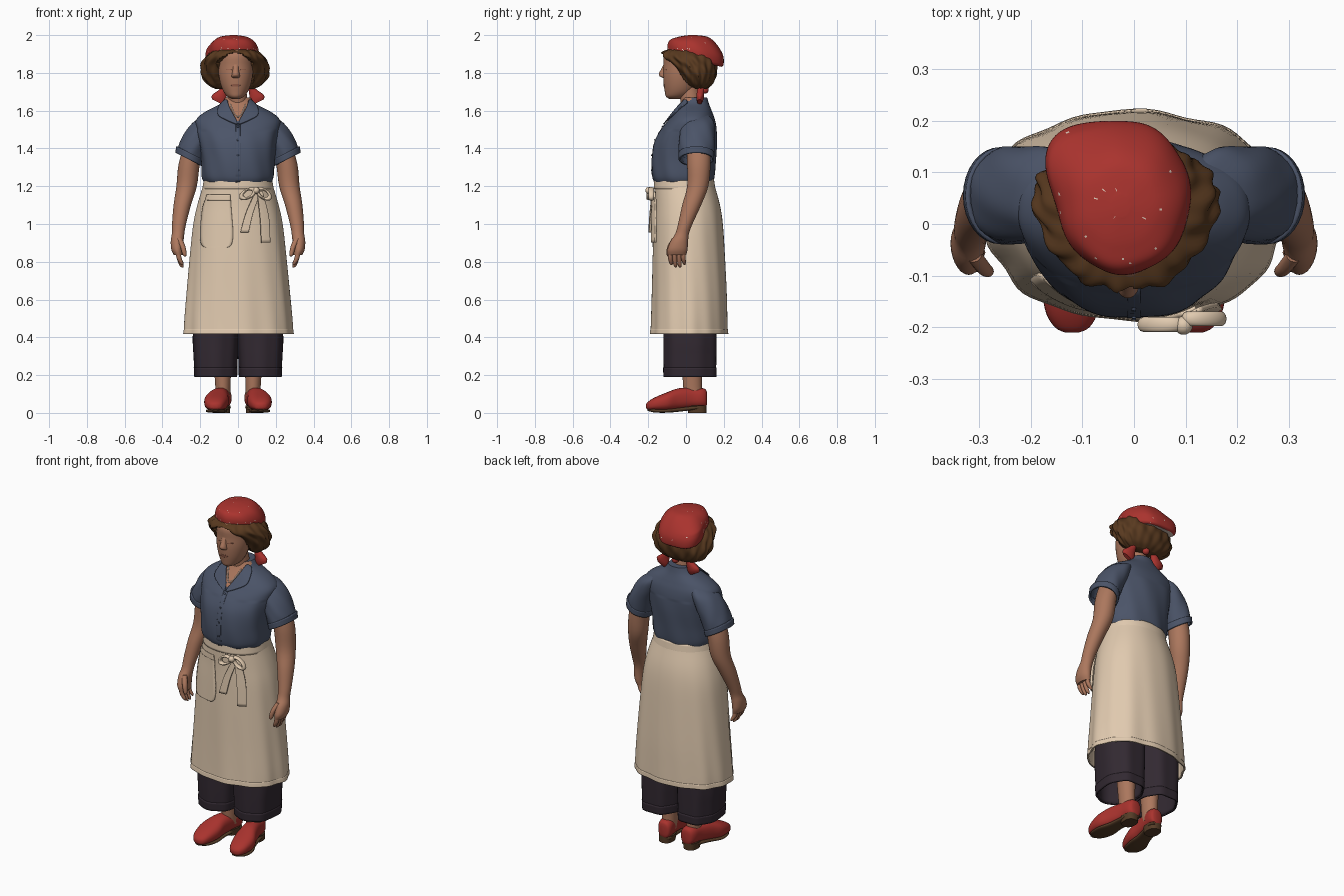
import bpy, bmesh, math, random
from mathutils import Matrix

random.seed(4)
scene = bpy.context.scene
default_cube = bpy.data.objects.get("Cube")
if default_cube:
    bpy.data.objects.remove(default_cube)


def material(name, *rgb):
    mat = bpy.data.materials.new(name)
    mat.use_nodes = True
    mat.diffuse_color = (*rgb, 1)
    shader = mat.node_tree.nodes["Principled BSDF"]
    shader.inputs["Base Color"].default_value = (*rgb, 1)
    shader.inputs["Roughness"].default_value = .8
    return mat


skin = material("warm skin", .41, .185, .11)
lip = material("lip and eyelid", .28, .105, .065)
brown_hair = material("brown hair", .1, .042, .014)
red = material("red cloth", .4, .033, .027)
pale = material("pale dots", .75, .6, .5)
blue = material("blue shirt", .07, .088, .138)
linen = material("linen apron", .75, .59, .43)
plum = material("dark plum trousers", .032, .022, .031)
sole_brown = material("sole leather", .09, .045, .02)


def finish(name, bm, mats, rule=None, thick=0, angle=50):
    """Turn a bmesh into a smooth object, coloured by an optional face rule."""
    mesh = bpy.data.meshes.new(name)
    bmesh.ops.recalc_face_normals(bm, faces=bm.faces)
    for face in bm.faces:
        face.smooth = True
        if rule:
            face.material_index = int(rule(face.calc_center_median()))
    bm.to_mesh(mesh)
    bm.free()
    for mat in mats:
        mesh.materials.append(mat)
    mesh.set_sharp_from_angle(angle=math.radians(angle))
    obj = bpy.data.objects.new(name, mesh)
    scene.collection.objects.link(obj)
    if thick:
        add_thickness(obj, thick)
    return obj


def add_thickness(obj, thick, offset=-1):
    solid = obj.modifiers.new("thickness", "SOLIDIFY")
    solid.thickness = thick
    solid.offset = offset


def spline(rows, steps):
    """Catmull-Rom blend between rows of numbers."""
    last = len(rows) - 1
    for i in range(last):
        before, start, end, after = (rows[max(0, min(last, i + k))] for k in (-1, 0, 1, 2))
        for step in range(steps):
            t = step / steps
            yield [b + t / 2 * (c - a + t * (2*a - 5*b + 4*c - d + t * (3*(b - c) + d - a)))
                   for a, b, c, d in zip(before, start, end, after)]
    yield list(rows[last])


def loft(name, mats, rings, along="z", side=1, sides=32, steps=4, ripple=None,
         power=1, caps=(True, True), **options):
    """Skin rings of (x, y, z, radius, radius, tilt in x, tilt in y)."""
    bm = bmesh.new()
    padded = [tuple(ring) + (0,) * (7 - len(ring)) for ring in rings]
    loops = []
    for x, y, z, ra, rb, tilt_x, tilt_y in spline(padded, steps):
        loop = []
        for i in range(sides):
            angle = math.tau * i / sides
            ca, sa = math.cos(angle), math.sin(angle)
            scale = ripple(angle, z, ra) if ripple else 1
            u = math.copysign(abs(ca) ** power, ca) * ra * scale
            v = math.copysign(abs(sa) ** power, sa) * rb * scale
            if along == "z":
                point = (side * (x + u), y + v, z + tilt_x * u + tilt_y * v)
            else:
                point = (side * (x + u), y, z + v)
            loop.append(bm.verts.new(point))
        loops.append(loop)
    for low, high in zip(loops, loops[1:]):
        for i in range(sides):
            j = (i + 1) % sides
            bm.faces.new((low[i], low[j], high[j], high[i]))
    for wanted, loop in zip(caps, (loops[0], loops[-1])):
        if wanted:
            bm.faces.new(loop)
    return finish(name, bm, mats, **options)


def body_rings(rows, x=0):
    """Rows of (height, half width, front, back) become rings."""
    return [(x, (front + back) / 2, z, half, (back - front) / 2) for z, half, front, back in rows]


def patch(name, mat, rows, target, lift=.002, thick=.006, columns=10, side=1):
    """A thin panel of rows (height, from x, to x), laid on the front of a target."""
    bm = bmesh.new()
    grid = [[bm.verts.new((side * (a + (b - a) * i / columns), -.5, z)) for i in range(columns + 1)]
            for z, a, b in spline(rows, 5)]
    for low, high in zip(grid, grid[1:]):
        for i in range(columns):
            bm.faces.new((low[i], low[i + 1], high[i + 1], high[i]))
    obj = finish(name, bm, [mat])
    wrap = obj.modifiers.new("lay on", "SHRINKWRAP")
    wrap.target = target
    wrap.wrap_method = "PROJECT"
    wrap.use_project_y = True
    wrap.wrap_mode = "ABOVE_SURFACE"
    wrap.offset = lift
    add_thickness(obj, thick, 0)
    return obj


def ball(name, mat, place, radius, squash=(1, 1, 1)):
    bm = bmesh.new()
    matrix = Matrix.Translation(place) @ Matrix.Diagonal((*squash, 1))
    bmesh.ops.create_icosphere(bm, subdivisions=3, radius=radius, matrix=matrix)
    return finish(name, bm, [mat])


# Shirt body, with a bare V at the neck
shirt = loft("shirt_body", [blue, skin], body_rings([
    (1.21, .172, -.16, .14), (1.25, .19, -.178, .15), (1.34, .194, -.182, .157),
    (1.43, .206, -.168, .163), (1.5, .22, -.132, .162), (1.55, .222, -.094, .154),
    (1.59, .18, -.064, .14), (1.635, .096, -.032, .122), (1.67, .066, -.015, .112)]),
    sides=128, steps=8, power=.9,
    ripple=lambda a, z, r: 1 + .012 * math.sin(9 * a + 14 * z) * (z < 1.5),
    rule=lambda c: c.y < .03 and abs(c.x) < (c.z - 1.53) * .6)
patch("shirt_placket", blue, [(1.22, -.014, .014), (1.53, -.012, .012)], shirt, .001, .003)
for number, height in enumerate((1.28, 1.36, 1.44, 1.51)):
    patch(f"shirt_button_{number}", blue,
          [(height, -.004, .004), (height + .008, -.004, .004)], shirt, .004, .004, 2)

# Apron skirt with soft folds, waistband and hem
def folds(angle, z, radius):
    return 1 + (1.2 - z) * (.016 * math.sin(8 * angle + 1) + .014 * math.sin(13 * angle + 3 * z))


apron_rows = [(.42, .287, -.185, .218), (.5, .283, -.182, .217), (.65, .27, -.178, .214),
              (.85, .252, -.174, .205), (1, .236, -.17, .195), (1.1, .215, -.167, .18),
              (1.2, .186, -.168, .153), (1.235, .178, -.166, .145)]
apron = loft("apron_skirt", [linen], body_rings(apron_rows), sides=96, power=.92,
             ripple=folds, caps=(False, True), thick=.008)
for name, low, high, rows in (("apron_hem", .418, .445, apron_rows[:2]),
                              ("apron_waistband", 1.185, 1.238, apron_rows[-2:])):
    band = [(z, row[1] + .003, row[2] - .003, row[3] + .003) for z, row in zip((low, high), rows)]
    loft(name, [linen], body_rings(band), sides=96, power=.92, ripple=folds,
         caps=(False, False), thick=.006)
patch("apron_pocket", linen, [(.875, -.165, -.06), (.89, -.19, -.035), (.95, -.197, -.026),
                              (1.08, -.185, -.035), (1.15, -.16, -.04)], apron, thick=.009)
patch("pocket_trim", linen, [(1.125, -.17, -.038), (1.155, -.16, -.04)], apron, .006, .005)

# Apron bow with drooping loops
patch("bow_tail_short", linen, [(.955, .012, .052), (1.06, .04, .075), (1.17, .085, .11)],
      apron, .022, .01)
patch("bow_tail_long", linen, [(.9, .115, .155), (1.03, .108, .148), (1.17, .09, .115)],
      apron, .028, .01)
for name, x, y, lean in (("bow_loop_right", .052, -.195, -.5), ("bow_loop_left", .136, -.184, .6)):
    bpy.ops.mesh.primitive_torus_add(major_radius=.034, minor_radius=.011, major_segments=32,
                                     location=(x, y, 1.16), rotation=(math.pi / 2, lean, 0))
    loop = bpy.context.object
    loop.name = name
    loop.scale = (1.1, .62, 1.3)
    loop.data.materials.append(linen)
    bpy.ops.object.shade_smooth()
ball("bow_knot", linen, (.096, -.197, 1.178), .018)

# Head, neck and face
face = loft("face", [skin], body_rings([
    (1.662, .02, -.088, -.02), (1.675, .044, -.106, .01), (1.7, .064, -.112, .04),
    (1.74, .08, -.118, .06), (1.79, .09, -.121, .07), (1.84, .092, -.119, .08),
    (1.9, .088, -.116, .09), (1.95, .06, -.07, .07)], -.012), sides=48)
loft("neck", [skin], [(0, .03, 1.56, .064, .06), (0, .028, 1.63, .053, .054),
                      (-.01, .01, 1.73, .052, .055)])
loft("nose", [skin], [(-.012, -.108, 1.772, .016, .01), (-.012, -.117, 1.781, .022, .021),
                      (-.012, -.119, 1.795, .02, .025), (-.012, -.114, 1.82, .016, .017),
                      (-.012, -.108, 1.852, .016, .008)], sides=24)
patch("lips", lip, [(1.728, -.026, .002), (1.735, -.036, .012), (1.742, -.026, .002)],
      face, .0005, .002)

# Wavy bob, pulled inwards around the face
def curls(angle, z, radius):
    across = radius * math.cos(angle)
    if math.sin(angle) < -.1 and abs(across) < .092 and z < 1.905 - 6 * across ** 2:
        return .5
    return 1 + .03 * math.sin(11 * angle + 50 * z) + .022 * math.sin(19 * angle - 35 * z)


loft("hair", [brown_hair], body_rings([
    (1.715, .1, .02, .11), (1.74, .145, -.008, .14), (1.79, .176, -.045, .16),
    (1.84, .176, -.085, .162), (1.88, .158, -.13, .155), (1.908, .128, -.126, .13),
    (1.925, .095, -.09, .1), (1.935, .05, -.05, .08)], -.016), sides=112, steps=6, ripple=curls)

# Speckled headscarf with a drooping fold, and two tied ends
def drape(angle, z, radius):
    fold = math.exp(-((angle - 2.55) / .45) ** 2) * max(0, min(1, (1.995 - z) * 18))
    return 1 + .32 * fold + .01 * math.sin(7 * angle + 20 * z)


loft("headscarf", [red, pale], [
    (-.02, .052, 1.862, .118, .136, 0, -.22), (-.02, .052, 1.878, .128, .148, 0, -.22),
    (-.02, .05, 1.922, .128, .146, 0, -.2), (-.022, .042, 1.963, .11, .122, 0, -.12),
    (-.025, .036, 1.99, .074, .08), (-.025, .035, 2, .016, .02)], sides=160, steps=9,
    ripple=drape, rule=lambda c: random.random() < (.03 if c.z < 1.93 and c.y < .1 else .006))
for s, label in ((-1, "right"), (1, "left")):
    loft(f"scarf_end_{label}", [red], [
        (.05, .08, 1.745, .01, .012), (.075, .078, 1.715, .02, .018),
        (.1, .075, 1.67, .036, .02, .4), (.108, .072, 1.645, .03, .012, .5)], side=s, sides=20)
ball("scarf_knot", red, (0, .1, 1.71), .02)

# Collar, sleeves, arms, hands, legs and shoes, mirrored
for s, label in ((-1, "right"), (1, "left")):
    x = -.012 + s * .037
    patch(f"{label}_eyelid", lip, [(1.814, x - .012, x + .012), (1.819, x - .016, x + .016)],
          face, .0005, .002)
    patch(f"{label}_collar", blue, [
        (1.525, .002, .012), (1.545, .008, .058), (1.575, .024, .105), (1.62, .046, .098),
        (1.655, .054, .064)], shirt, .006, .006, side=s)
    patch(f"{label}_necklace", pale, [
        (1.565, .0, .006), (1.59, .02, .026), (1.635, .038, .043)], shirt, .001, .003, 2, s)
    loft(f"{label}_sleeve", [blue], [
        (.125, .066, 1.58, .04, .05), (.163, .064, 1.545, .068, .08), (.198, .06, 1.49, .08, .091),
        (.234, .056, 1.42, .079, .095), (.26, .055, 1.345, .066, .09, .5)], side=s,
        caps=(True, False), thick=.006,
        ripple=lambda a, z, r: 1 + .02 * math.sin(6 * a + 40 * z))
    loft(f"{label}_sleeve_cuff", [blue], [
        (.254, .055, 1.375, .073, .095, .5), (.261, .055, 1.342, .071, .094, .5)], side=s,
        caps=(False, False), thick=.01)
    loft(f"{label}_arm", [skin], [
        (.23, .065, 1.43, .05, .06), (.258, .068, 1.32, .056, .062),
        (.272, .062, 1.2, .054, .056), (.295, .03, 1.1, .046, .05), (.312, -.004, 1, .037, .038),
        (.317, -.02, .95, .033, .036), (.322, -.035, .91, .034, .046),
        (.322, -.045, .865, .031, .053), (.315, -.048, .835, .024, .048)], side=s, sides=28)
    for finger in range(4):
        y, drop = -.083 + finger * .023, (.012, 0, 0, .014)[finger]
        loft(f"{label}_finger_{finger}", [skin], [
            (.318, y, .86, .014, .013), (.312, y, .82, .013, .012),
            (.3, y + .004, .782 + drop, .011, .01), (.294, y + .006, .77 + drop, .004, .004)],
            side=s, sides=12)
    loft(f"{label}_thumb", [skin], [
        (.312, -.06, .925, .016, .014), (.292, -.085, .88, .014, .014),
        (.283, -.092, .84, .011, .011), (.281, -.092, .828, .004, .004)], side=s, sides=12)
    # Wide cropped trouser leg with a turn-up
    loft(f"{label}_trouser_leg", [plum], [
        (.118, .024, .195, .11, .138), (.118, .024, .3, .116, .14), (.118, .024, .42, .12, .14),
        (.115, .02, .8, .11, .14)], side=s, sides=48, power=.85, caps=(False, True), thick=.01,
        ripple=lambda a, z, r: 1 + .025 * math.sin(7 * a))
    loft(f"{label}_turn_up", [plum], [
        (.118, .024, .19, .112, .14), (.118, .024, .24, .115, .142)], side=s, sides=48,
        power=.85, caps=(False, False), thick=.008, ripple=lambda a, z, r: 1 + .025 * math.sin(7 * a))
    loft(f"{label}_shin", [skin], [
        (.08, .045, .07, .04, .05), (.08, .035, .14, .04, .05), (.085, .03, .4, .055, .06)], side=s)
    # Slip-on shoe with a thin sole and low heel
    loft(f"{label}_shoe", [red], [
        (.12, -.211, .036, .012, .01), (.12, -.2, .038, .034, .022),
        (.12, -.165, .047, .053, .035), (.114, -.1, .06, .064, .049),
        (.102, -.04, .074, .052, .056), (.086, .03, .08, .044, .054), (.078, .08, .08, .044, .052),
        (.075, .105, .077, .034, .046), (.075, .112, .077, .014, .025)], along="y", side=s, power=.82)
    loft(f"{label}_sole", [sole_brown], [
        (.12, -.203, .018, .018, .007), (.12, -.165, .012, .045, .01), (.114, -.1, .011, .055, .01),
        (.1, -.03, .018, .042, .011), (.078, .08, .03, .04, .01),
        (.075, .106, .032, .026, .008)], along="y", side=s, power=.7)
    loft(f"{label}_shoe_heel", [sole_brown], [
        (.081, .06, 0, .038, .048), (.081, .058, .04, .041, .051)], side=s, power=.8)
